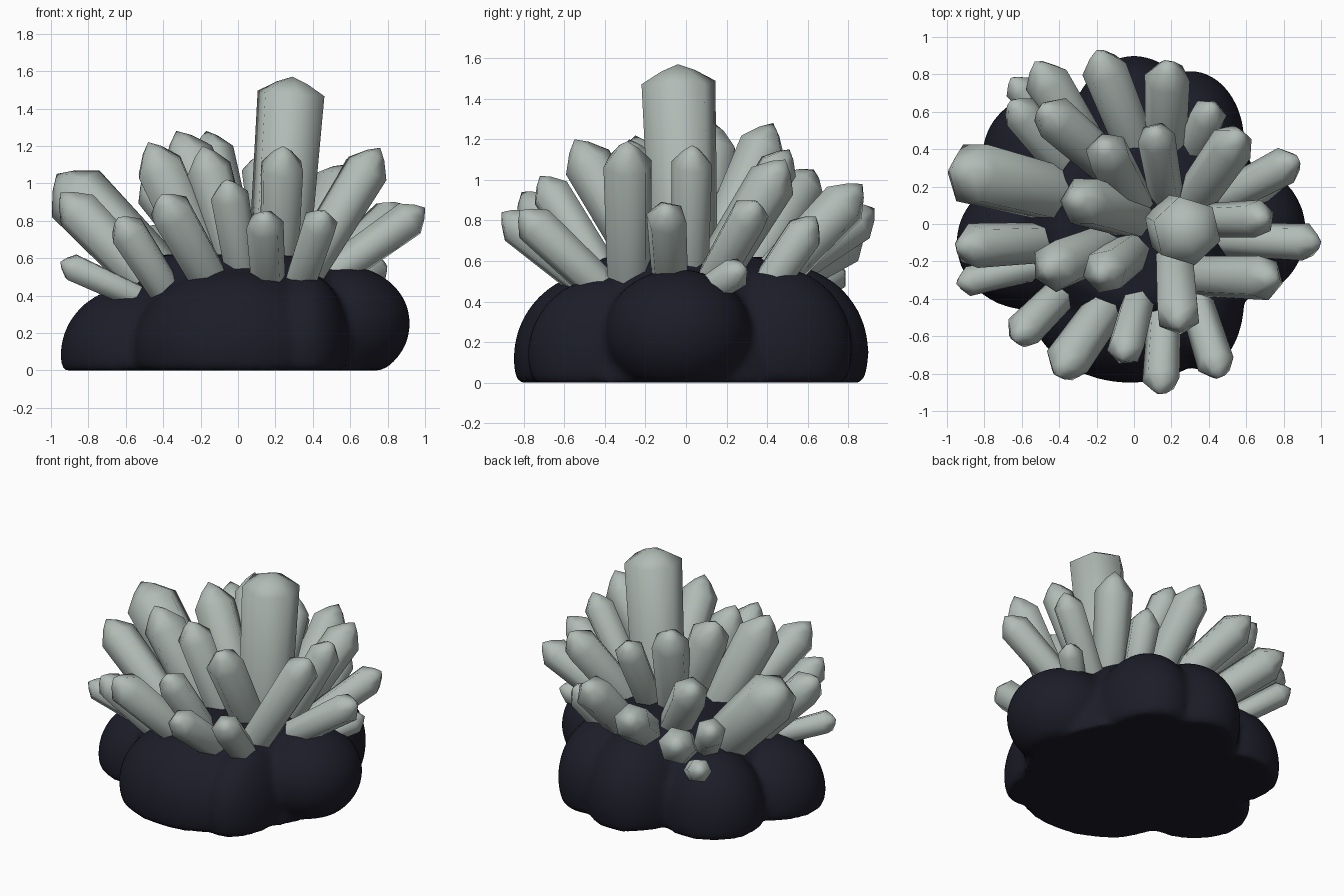
import bpy
import bmesh
import math
import random
from mathutils import Matrix, Vector

random.seed(4)

if "Cube" in bpy.data.objects:
    bpy.data.objects.remove(bpy.data.objects["Cube"], do_unlink=True)


def make_material(name, color):
    material = bpy.data.materials.new(name)
    material.use_nodes = True
    material.diffuse_color = color
    material.node_tree.nodes["Principled BSDF"].inputs["Base Color"].default_value = color
    return material


def make_object(name, bm, material):
    bmesh.ops.recalc_face_normals(bm, faces=bm.faces)
    mesh = bpy.data.meshes.new(name)
    bm.to_mesh(mesh)
    bm.free()
    mesh.materials.append(material)
    obj = bpy.data.objects.new(name, mesh)
    bpy.context.collection.objects.link(obj)
    return obj


def smooth(obj, angle):
    bpy.ops.object.select_all(action="DESELECT")
    obj.select_set(True)
    bpy.context.view_layer.objects.active = obj
    bpy.ops.object.shade_smooth_by_angle(angle=math.radians(angle))


rock_color = make_material("dark rock", (0.012, 0.012, 0.022, 1))
crystal_color = make_material("pale grey crystal", (0.44, 0.5, 0.47, 1))

# Rock base: swollen lobes with a flat underside and a level crown, fused into one lump
# Each lobe is its centre followed by its radii
lobes = [
    ((0, 0, 0), (.71, .71, .78)),
    ((-.02, -.42, .12), (.54, .43, .43)),
    ((.36, -.4, .14), (.23, .38, .38)),
    ((.57, -.04, .25), (.35, .36, .31)),
    ((.3, .44, .17), (.29, .38, .4)),
    ((0, .48, .15), (.34, .42, .43)),
    ((-.46, .37, .1), (.35, .33, .4)),
    ((-.56, -.1, .08), (.39, .36, .37)),
]
bm = bmesh.new()
for center, radii in lobes:
    place = Matrix.Translation(center) @ Matrix.Diagonal((*radii, 1))
    bmesh.ops.create_icosphere(bm, subdivisions=4, radius=1, matrix=place)
for vert in bm.verts:
    vert.co.z = min(max(vert.co.z, 0), 0.62)
rock = make_object("rock_base", bm, rock_color)
fuse = rock.modifiers.new("fuse", "REMESH")
fuse.mode = "VOXEL"
fuse.voxel_size = 0.025
fuse.use_smooth_shade = True
soften = rock.modifiers.new("soften", "SMOOTH")
soften.factor = 0.5
soften.iterations = 5


# Crystals: six-sided shafts that widen upwards and end in a faceted point
def add_crystal(name, tip, root, radius, cap):
    tip = Vector(tip)
    root_z = 0.63 - 0.45 * (root[0] ** 2 + root[1] ** 2)
    base = Vector((root[0], root[1], root_z))
    axis = (tip - base).normalized()
    base -= axis * 0.1
    length = (tip - base).length
    turn = random.uniform(0, math.pi / 3)
    bm = bmesh.new()
    rings = []
    for height, scale in ((0, 0.9), (length - cap, 1), (length - cap * 0.35, 0.45)):
        ring = []
        for side in range(6):
            angle = turn + side * math.pi / 3
            spoke = Vector((math.cos(angle), math.sin(angle), 0)) * radius * scale
            ring.append(bm.verts.new(spoke + Vector((0, 0, height))))
        rings.append(ring)
    point = bm.verts.new((0, 0, length))
    bm.faces.new(rings[0])
    for side in range(6):
        after = (side + 1) % 6
        for low, high in zip(rings, rings[1:]):
            bm.faces.new((low[side], low[after], high[after], high[side]))
        bm.faces.new((rings[-1][side], rings[-1][after], point))
    place = Matrix.Translation(base) @ axis.to_track_quat("Z", "Y").to_matrix().to_4x4()
    bm.transform(place)
    smooth(make_object(name, bm, crystal_color), 65)


# Tip position and root position of each crystal, grouped by thickness
slender = [
    ((.14, -.91, .84), (.16, -.5)),
    ((.46, -.82, .85), (.34, -.44)),
    ((-.06, -.72, 1.02), (.02, -.42)),
    ((-.64, -.62, .82), (-.42, -.4)),
    ((.11, .51, 1.15), (.17, .17)),
    ((.42, .64, .82), (.33, .42)),
    ((.88, .35, .89), (.48, .14)),
    ((.71, .03, 1.17), (.38, .02)),
    ((1, -.1, .87), (.5, -.08)),
    ((-.66, .66, .8), (-.4, .34)),
]
stout = [
    ((.24, -.55, 1.2), (.22, -.2)),
    ((.76, -.29, 1.19), (.36, -.28)),
    ((-.41, -.81, .94), (-.17, -.47)),
    ((-.19, -.28, 1.2), (-.03, -.16)),
    ((-.95, -.12, .95), (-.52, -.1)),
    ((.57, .49, 1.1), (.34, .16)),
    ((.18, .87, .98), (.17, .44)),
    ((-.2, .93, .86), (-.01, .46)),
    ((-.53, .87, .74), (-.28, .46)),
    ((-.5, .63, 1.05), (-.14, .32)),
    ((-.17, .43, 1.28), (-.01, .14)),
]
broad = [
    ((-.48, -.25, 1.22), (-.2, -.14)),
    ((-.33, .14, 1.28), (-.03, .05)),
]
stubs = [
    ((-.95, -.32, .58), (-.62, -.25)),
    ((-.66, .78, .56), (-.45, .54)),
    ((.79, .29, .57), (.6, .12)),
]
groups = (
    ("slender", slender, 0.102, 0.1),
    ("stout", stout, 0.123, 0.13),
    ("broad", broad, 0.14, 0.15),
    ("stub", stubs, 0.08, 0.07),
)
for label, crystals, radius, cap in groups:
    for number, (tip, root) in enumerate(crystals, 1):
        add_crystal(f"{label}_crystal_{number}", tip, root, radius, cap)

# The two largest crystals
add_crystal("main_crystal", (.29, -.04, 1.57), (.22, -.01), 0.187, 0.09)
add_crystal("side_crystal", (-.97, .3, 1.05), (-.46, .17), 0.178, 0.15)
